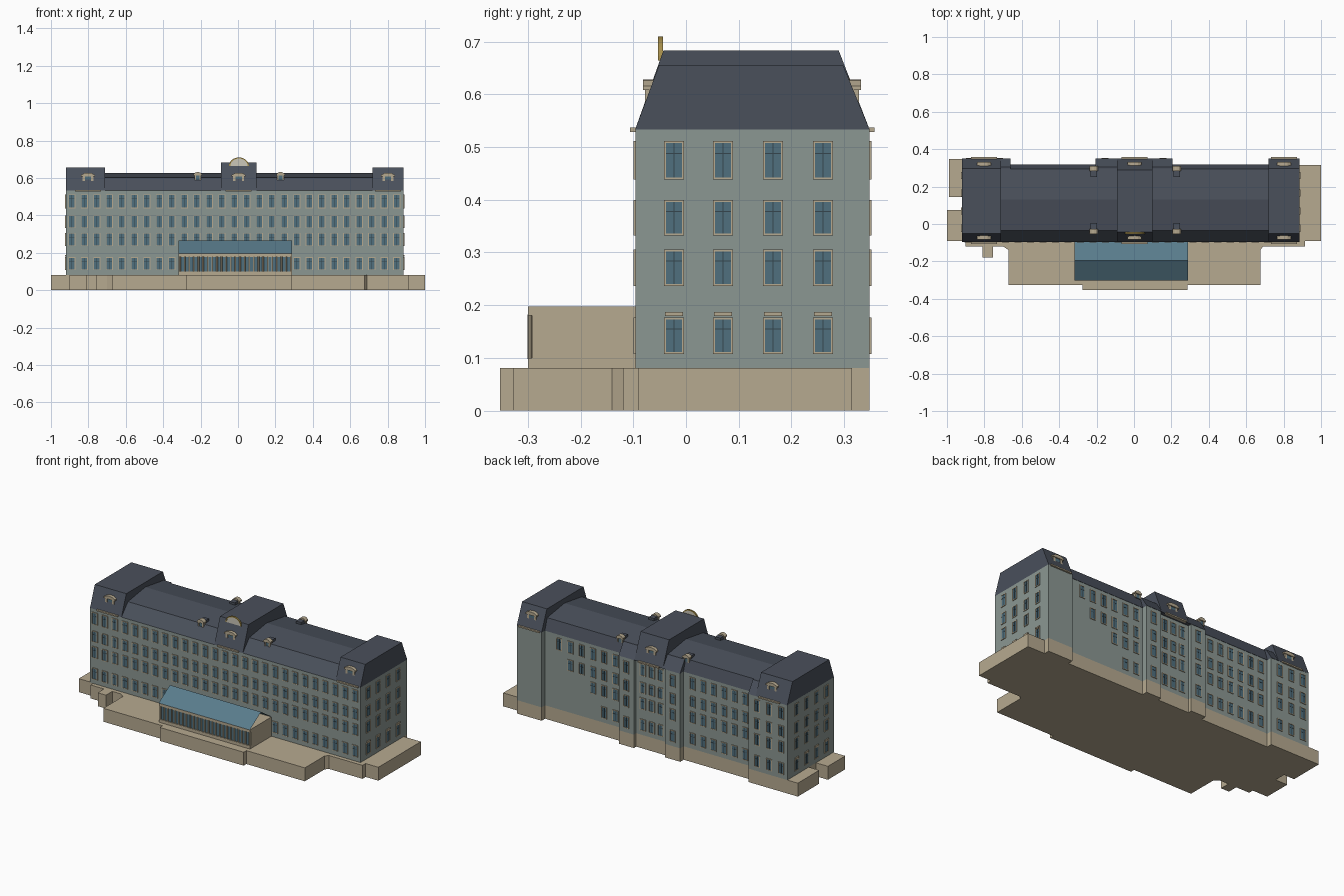
import bpy, bmesh, math
from mathutils import Vector

if "Cube" in bpy.data.objects:
    bpy.data.objects.remove(bpy.data.objects["Cube"])


def material(name, rgb):
    m = bpy.data.materials.new(name)
    m.diffuse_color = (*rgb, 1)
    m.use_nodes = True
    m.node_tree.nodes["Principled BSDF"].inputs["Base Color"].default_value = m.diffuse_color
    return m


WALL = material("wall_render", (.26, .31, .29))
STONE = material("stone", (.47, .40, .28))
SLATE = material("slate", (.068, .08, .105))
GLASS = material("glass", (.08, .16, .21))
TEAL = material("porch_glass", (.10, .20, .26))
DARK = material("glazing_bars", (.035, .06, .075))
GOLD = material("gold", (.38, .27, .07))
CREAM = material("cream", (.60, .57, .48))

parts = {}


def part(name, mat):
    if name not in parts:
        parts[name] = (bmesh.new(), mat)
    return parts[name][0]


def prism(bm, pts, axis, a, b):
    """Extrude a 2D outline along an axis from a to b."""
    def pos(p, t):
        return {'x': (t, p[0], p[1]), 'y': (p[0], t, p[1]), 'z': (p[0], p[1], t)}[axis]
    lo = [bm.verts.new(pos(p, a)) for p in pts]
    hi = [bm.verts.new(pos(p, b)) for p in pts]
    n = len(pts)
    bm.faces.new(lo)
    bm.faces.new(hi[::-1])
    for i in range(n):
        bm.faces.new((lo[i], hi[i], hi[(i + 1) % n], lo[(i + 1) % n]))


def box(bm, p, q):
    x0, x1 = sorted((p[0], q[0]))
    y0, y1 = sorted((p[1], q[1]))
    prism(bm, [(x0, y0), (x1, y0), (x1, y1), (x0, y1)], 'z', p[2], q[2])


# Stepped rear outline shared by the plinth and the walls, right to left
rear = [(.885, .348), (.72, .348), (.72, .315), (.205, .315), (.205, .348), (.105, .348),
        (.105, .325), (-.105, .325), (-.105, .348), (-.205, .348), (-.205, .315),
        (-.66, .315), (-.66, .348)]

# Plinth and terrace
plinth = rear + [
    (-.99, .348), (-.99, .144), (-.92, .144), (-.92, .075), (-1, .075), (-1, -.09),
    (-.9, -.09), (-.9, -.12), (-.81, -.12), (-.81, -.18), (-.755, -.18), (-.755, -.12),
    (-.7, -.12), (-.67, -.14), (-.67, -.327), (-.275, -.327), (-.275, -.353), (.285, -.353),
    (.285, -.327), (.675, -.327), (.675, -.14), (.69, -.12), (.915, -.12), (.915, -.09),
    (1, -.09), (1, .315), (.885, .315)]
prism(part("plinth_terrace", STONE), plinth, 'z', 0, .081)

# Main walls
prism(part("main_walls", WALL), rear + [(-.92, .348), (-.92, -.096), (.885, -.096)],
      'z', .081, .533)

# Main mansard roof, rear bay roofs and taller pavilion roofs
prism(part("main_roof", SLATE),
      [(-.097, .532), (-.035, .602), (.13, .627), (.295, .602), (.317, .532)], 'x', -.71, .72)
bay = [(.2, .532), (.2, .602), (.305, .602), (.35, .532)]
for x0, x1 in ((-.71, -.66), (-.205, -.09), (.1, .205)):
    prism(part("rear_bay_roofs", SLATE), bay, 'x', x0, x1)
for x0, x1, top in ((-.92, -.71, .656), (-.09, .1, .683), (.72, .885, .656)):
    inset = .053 if top > .67 else .045
    prism(part("pavilion_roofs", SLATE),
          [(-.097, .532), (-.096 + inset, top), (.348 - inset - .005, top), (.349, .532)],
          'x', x0, x1)

# Windows: mapping from wall coordinates (along, outward, up)
WALLS = {'front': lambda u, d, z: (u, -.096 - d, z),
         'left': lambda u, d, z: (-.92 - d, u, z),
         'right': lambda u, d, z: (.885 + d, u, z)}


def back(y):
    return lambda u, d, z: (u, y + d, z)


def slab(bm, f, u0, u1, d, z0, z1):
    box(bm, f(u0, 0, z0), f(u1, d, z1))


def window(f, u, z0, z1, hood=False):
    frame, w, t = part("window_frames", STONE), .015, .004
    slab(frame, f, u - w - t, u - w, .004, z0 - t, z1 + t)
    slab(frame, f, u + w, u + w + t, .004, z0 - t, z1 + t)
    slab(frame, f, u - w, u + w, .004, z0 - t, z0)
    slab(frame, f, u - w, u + w, .004, z1, z1 + t)
    slab(part("window_panes", GLASS), f, u - w, u + w, .0015, z0, z1)
    bars = part("window_bars", DARK)
    slab(bars, f, u - .001, u + .001, .0025, z0, z1)
    zt = z0 + (z1 - z0) * .7
    slab(bars, f, u - w, u + w, .0025, zt - .001, zt + .001)
    if hood:
        slab(part("window_hoods", STONE), f, u - .017, u + .017, .006, z1 + .006, z1 + .014)


ROWS = [(.111, .173), (.24, .302), (.336, .396), (.442, .508)]
for r, (z0, z1) in enumerate(ROWS):
    for i in range(27):
        u = -.888 + i * .0668
        if r or not -.33 < u < .3:
            window(WALLS['front'], u, z0, z1)
    for u in (-.023, .07, .165, .26):
        window(WALLS['left'], u, z0, z1, r == 0)
        window(WALLS['right'], u, z0, z1, r == 0)
    for u in (-.88, -.80, -.72, -.155, .155):
        window(back(.348), u, z0, z1)
    for u in (-.06, 0, .06):
        window(back(.325), u, z0, z1)
    for i in range(6):
        window(back(.315), -.615 + i * .07, z0, z1)
        # right rear wing has a stepped blank area
        if .25 + i * .075 < .36 + .1 * r:
            window(back(.315), .25 + i * .075, z0, z1)

# Entrance gallery with glazed front, colonnade and pitched glass roof
PX0, PX1 = -.318, .29
box(part("porch_walls", STONE), (PX0, -.292, .08), (PX1, -.094, .197))
box(part("porch_glazing", GLASS), (PX0 + .012, -.294, .1), (PX1 - .012, -.29, .178))
box(part("porch_beam", STONE), (PX0, -.3, .18), (PX1, -.29, .197))
box(part("porch_base", STONE), (PX0, -.3, .08), (PX1, -.29, .1))
for i in range(25):
    x = PX0 + .008 + i * (PX1 - PX0 - .016) / 24
    ring = [(x + .0045 * math.cos(k * math.pi / 4), -.296 + .0045 * math.sin(k * math.pi / 4))
            for k in range(8)]
    prism(part("porch_columns", STONE), ring, 'z', .098, .182)
bm = part("porch_roof", TEAL)
rows = [[bm.verts.new((x, y, z)) for x in (PX0, PX1)]
        for y, z in ((-.302, .197), (-.195, .265), (-.096, .199))]
for a, b in zip(rows, rows[1:]):
    bm.faces.new((a[0], a[1], b[1], b[0]))


# Dormers: sign -1 faces front, +1 faces rear
def dormer(x, y, sign, z0, z1, w, depth, sill=False):
    h = w / 2
    back_y = y - sign * depth
    face = y + sign * .004
    box(part("dormer_cheeks", SLATE), (x - h * .75, y, z0), (x + h * .75, back_y, z1 - .01))
    for s in (-1, 1):
        box(part("dormer_jambs", STONE), (x + s * h * .45, face, z0),
            (x + s * h * .8, y - sign * .014, z1 - .018))
    box(part("dormer_panes", GLASS), (x - h * .45, y + sign * .001, z0),
        (x + h * .45, y, z1 - .018))
    cap = [(-h, z1 - .02), (h, z1 - .02), (h, z1 - .012), (h * .5, z1 - .002), (0, z1),
           (-h * .5, z1 - .002), (-h, z1 - .012)]
    prism(part("dormer_caps", STONE), [(x + u, z) for u, z in cap], 'y',
          y + sign * .008, y - sign * .018)
    if sill:
        edge = -.106 if sign < 0 else .358
        box(part("dormer_sills", STONE), (x - .07, edge, .529),
            (x + .07, edge - sign * .018, .537))


for x in (-.802, .003, .802):
    dormer(x, -.074, -1, .56, .628, .076, .06, True)
    dormer(x, .324, 1, .56, .628, .076, .06, True)
for x in (-.215, .228):
    dormer(x, -.045, -1, .588, .632, .046, .05)
    dormer(x, .302, 1, .588, .632, .046, .05)

# Arched crest on the centre pavilion
def arch(rx, rz):
    return [(.005 + rx * math.cos(math.pi * k / 16), .664 + rz * math.sin(math.pi * k / 16))
            for k in range(17)]


prism(part("crest_panel", CREAM), arch(.046, .040), 'y', -.051, -.045)
outer, inner = arch(.053, .046), arch(.046, .040)
for k in range(16):
    prism(part("crest_rim", GOLD), [outer[k], outer[k + 1], inner[k + 1], inner[k]],
          'y', -.053, -.044)

# Turn every part into an object
for name, (bm, mat) in parts.items():
    if name != "porch_roof":
        bmesh.ops.recalc_face_normals(bm, faces=bm.faces)
    me = bpy.data.meshes.new(name)
    bm.to_mesh(me)
    bm.free()
    me.materials.append(mat)
    bpy.context.collection.objects.link(bpy.data.objects.new(name, me))
